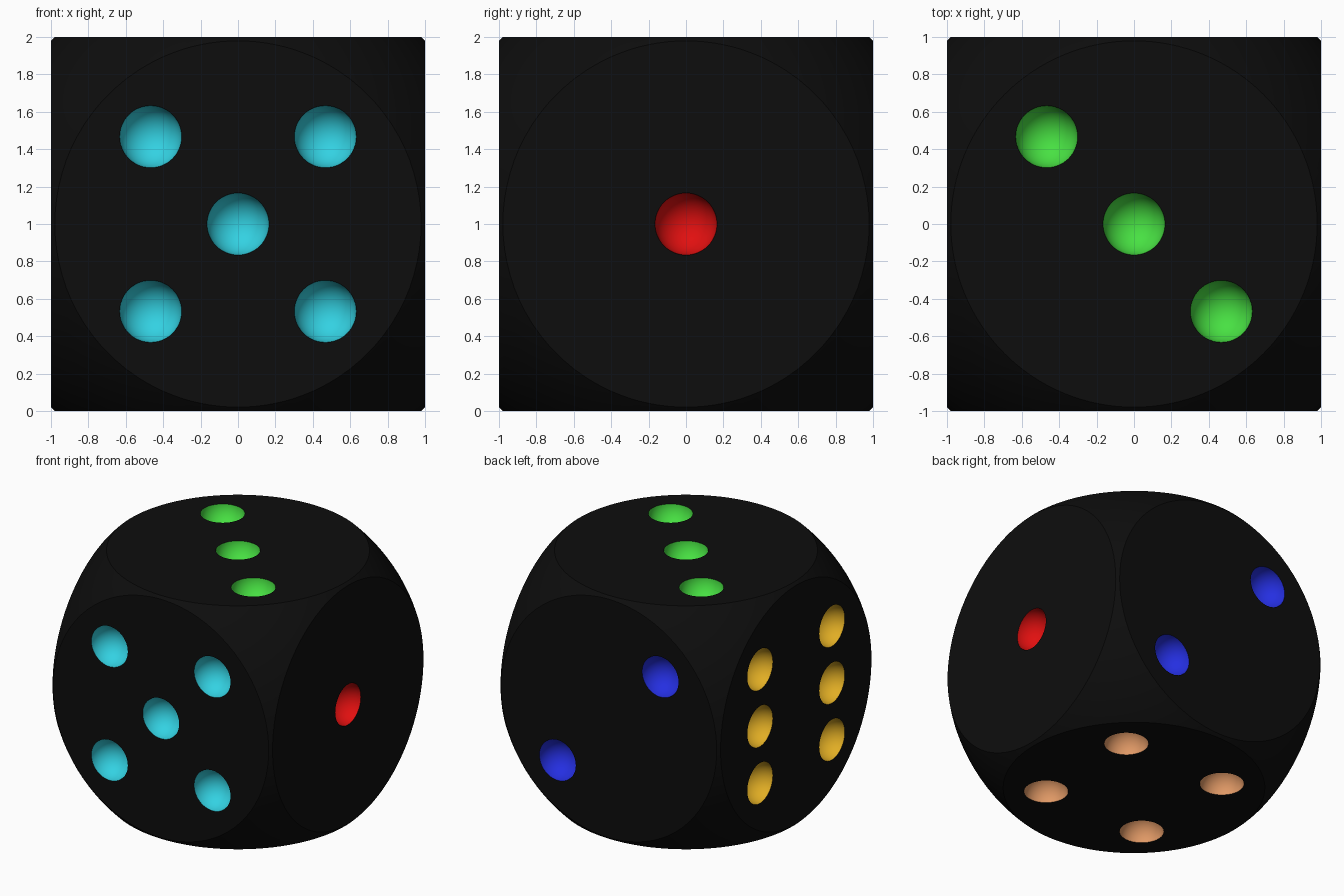
import bpy, bmesh, math
from mathutils import Vector, Matrix

if "Cube" in bpy.data.objects:
    bpy.data.objects.remove(bpy.data.objects["Cube"])

P = 0.467          # pip spacing from the face centre
PIP_R = 0.166      # pip sphere radius
OUT = 1.005        # pip sphere centres sit just outside each face


def material(name, rgb):
    m = bpy.data.materials.new(name)
    m.diffuse_color = (*rgb, 1)
    m.use_nodes = True
    m.node_tree.nodes["Principled BSDF"].inputs["Base Color"].default_value = m.diffuse_color
    return m


def mesh_object(name, bm):
    me = bpy.data.meshes.new(name)
    bm.to_mesh(me)
    bm.free()
    ob = bpy.data.objects.new(name, me)
    bpy.context.collection.objects.link(ob)
    return ob


def boolean(ob, cutter, operation):
    cutter.hide_render = True
    mod = ob.modifiers.new(operation.lower(), 'BOOLEAN')
    mod.operation, mod.object, mod.solver = operation, cutter, 'EXACT'
    bpy.context.view_layer.objects.active = ob
    bpy.ops.object.modifier_apply(modifier=mod.name)
    bpy.data.objects.remove(cutter)


# Pip layouts: colour name, linear colour, centres
corners = [(a, b) for a in (-P, P) for b in (-P, P)]
faces = [
    ("cyan", (0.033, 0.64, 0.76), [(a, -OUT, b) for a, b in corners + [(0, 0)]]),
    ("red", (0.75, 0.005, 0.005), [(OUT, 0, 0)]),
    ("green", (0.064, 0.75, 0.055), [(-P, P, OUT), (0, 0, OUT), (P, -P, OUT)]),
    ("blue", (0.018, 0.028, 0.75), [(-P, OUT, P), (P, OUT, -P)]),
    ("yellow", (0.75, 0.42, 0.018), [(-OUT, a, b) for a in (-P, P) for b in (-P, 0, P)]),
    ("tan", (0.75, 0.32, 0.133), [(a, b, -OUT) for a, b in corners]),
]

# Die body: a cube whose corners are rounded off by a sphere
bm = bmesh.new()
bmesh.ops.create_uvsphere(bm, u_segments=128, v_segments=64, radius=1.4)
die = mesh_object("die", bm)
bm = bmesh.new()
bmesh.ops.create_cube(bm, size=2)
boolean(die, mesh_object("cube_cutter", bm), 'INTERSECT')

# Round hollows for the pips
bm = bmesh.new()
for _, _, spots in faces:
    for c in spots:
        bmesh.ops.create_uvsphere(bm, u_segments=48, v_segments=24, radius=PIP_R,
                                  matrix=Matrix.Translation(c))
boolean(die, mesh_object("pip_cutter", bm), 'DIFFERENCE')

# Colours: black body, and hollows coloured by the pip they lie in
me = die.data
me.materials.clear()
me.materials.append(material("black", (0.004, 0.004, 0.004)))
for name, rgb, _ in faces:
    me.materials.append(material(name, rgb))
for f in me.polygons:
    f.material_index = 0
    if max(abs(v) for v in f.center) < 0.9999:
        for i, (_, _, spots) in enumerate(faces, 1):
            if any((f.center - Vector(c)).length < PIP_R + 0.001 for c in spots):
                f.material_index = i

# Stand it on the ground and smooth the curved parts
me.transform(Matrix.Translation((0, 0, 1)))
bpy.ops.object.select_all(action='DESELECT')
die.select_set(True)
bpy.context.view_layer.objects.active = die
bpy.ops.object.shade_smooth_by_angle(angle=math.radians(30))
